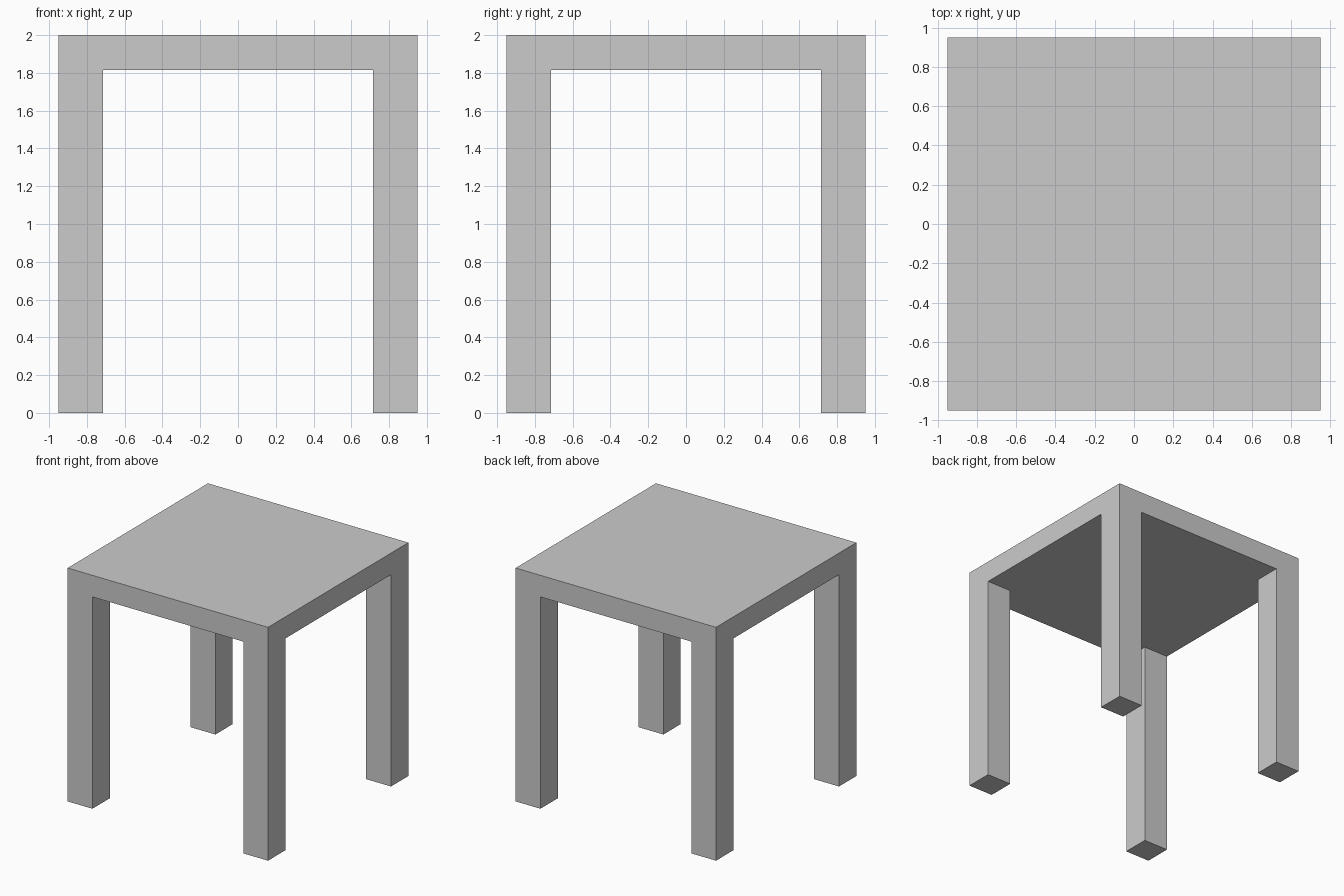
import bpy
import bmesh
from mathutils import Matrix, Vector

if "Cube" in bpy.data.objects:
    bpy.data.objects.remove(bpy.data.objects["Cube"])

HALF = 0.95        # half width of the square top
INNER = 0.715      # inner face of the legs
UNDER = 1.815      # underside of the top
HEIGHT = 2.0

bm = bmesh.new()

# Slab of the table top
thickness = HEIGHT - UNDER
bmesh.ops.create_cube(
    bm, size=1,
    matrix=Matrix.Translation((0, 0, UNDER + thickness / 2))
    @ Matrix.Diagonal((2 * HALF, 2 * HALF, thickness, 1)))

# Loop cuts in line with the inner leg faces
for axis in (Vector((1, 0, 0)), Vector((0, 1, 0))):
    for side in (-1, 1):
        bmesh.ops.bisect_plane(
            bm, geom=bm.verts[:] + bm.edges[:] + bm.faces[:],
            plane_co=axis * INNER * side, plane_no=axis)

# Legs: pull the four underside corner faces down to the floor
bm.normal_update()
corners = []
for f in bm.faces:
    c = f.calc_center_median()
    if f.normal.z < -0.9 and abs(c.x) > INNER and abs(c.y) > INNER:
        corners.append(f)
feet = bmesh.ops.extrude_discrete_faces(bm, faces=corners)["faces"]
for v in {v for f in feet for v in f.verts}:
    v.co.z = 0

bmesh.ops.recalc_face_normals(bm, faces=bm.faces[:])
mesh = bpy.data.meshes.new("table")
bm.to_mesh(mesh)
bm.free()
bpy.context.collection.objects.link(bpy.data.objects.new("table", mesh))
